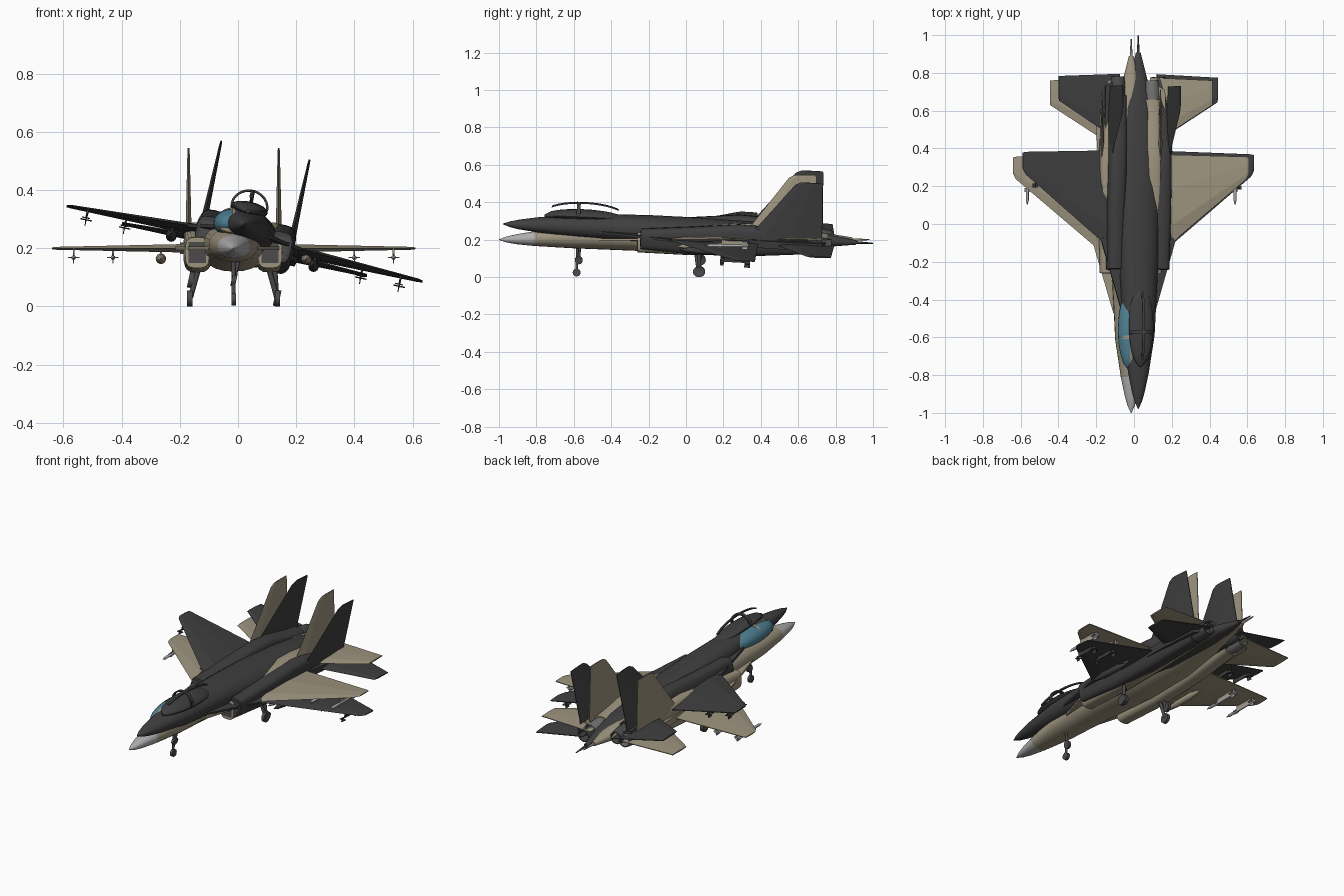
import bpy, bmesh, math
from mathutils import Matrix, Vector

if "Cube" in bpy.data.objects:
    bpy.data.objects.remove(bpy.data.objects["Cube"])


def material(name, rgb):
    m = bpy.data.materials.new(name)
    m.diffuse_color = (*rgb, 1)
    m.use_nodes = True
    m.node_tree.nodes["Principled BSDF"].inputs["Base Color"].default_value = m.diffuse_color
    return m


TAN = material("tan paint", (0.34, 0.295, 0.21))
DARK = material("charcoal paint", (0.05, 0.05, 0.05))
LIGHT = material("light grey", (0.43, 0.43, 0.43))
GLASS = material("blue glass", (0.08, 0.22, 0.30))
STEEL = material("nozzle grey", (0.17, 0.17, 0.165))
GEAR = material("gear grey", (0.07, 0.07, 0.07))


def oval(y, cx, hw, zb, zt, n=20, p=1.0):
    """Rounded cross-section at station y; p < 1 makes it boxier."""
    cz, hh, pts = (zb + zt) / 2, (zt - zb) / 2, []
    for i in range(n):
        a = 2 * math.pi * i / n
        c, s = math.cos(a), math.sin(a)
        pts.append((cx + hw * math.copysign(abs(c) ** p, c), y,
                    cz + hh * math.copysign(abs(s) ** p, s)))
    return pts


def section(x, le, te, z, t):
    """Thin wing section running from leading to trailing edge."""
    c = te - le
    return [(x, le, z), (x, le + .2 * c, z + t), (x, le + .6 * c, z + t), (x, te, z + .002),
            (x, te, z - .002), (x, le + .6 * c, z - t), (x, le + .2 * c, z - t)]


def loft(name, rings, mats, place, smooth=True, rule=None, caps=(True, True)):
    bm = bmesh.new()
    vs = [[bm.verts.new(p) for p in r] for r in rings]
    n = len(rings[0])
    for a, b in zip(vs, vs[1:]):
        for i in range(n):
            bm.faces.new((a[i], a[(i + 1) % n], b[(i + 1) % n], b[i]))
    if caps[0]:
        bm.faces.new(vs[0])
    if caps[1]:
        bm.faces.new(vs[-1])
    bmesh.ops.recalc_face_normals(bm, faces=bm.faces)
    if rule:
        for f in bm.faces:
            f.material_index = rule(f.calc_center_median())
    me = bpy.data.meshes.new(name)
    bm.to_mesh(me)
    bm.free()
    for m in mats:
        me.materials.append(m)
    ob = bpy.data.objects.new(name, me)
    bpy.context.collection.objects.link(ob)
    ob.matrix_world = place
    if smooth:
        bpy.ops.object.select_all(action='DESELECT')
        ob.select_set(True)
        bpy.context.view_layer.objects.active = ob
        bpy.ops.object.shade_smooth_by_angle(angle=math.radians(40))
    return ob


def rod(name, a, b, r, mat, place, r2=None, n=10):
    """Round bar between two points."""
    a, b = Vector(a), Vector(b)
    q = (b - a).to_track_quat('Z', 'Y')
    ring = lambda o, rad: [o + q @ Vector((rad * math.cos(t), rad * math.sin(t), 0))
                           for t in (2 * math.pi * i / n for i in range(n))]
    return loft(name, [ring(a, r), ring(b, r if r2 is None else r2)], [mat], place)


def box(name, x, y, z, mat, place):
    rings = [[(x[0], v, z[0]), (x[1], v, z[0]), (x[1], v, z[1]), (x[0], v, z[1])] for v in y]
    return loft(name, rings, [mat], place, smooth=False)


def plate(name, outline, z, t, mat, place):
    rings = [[(x, y, z + d) for x, y in outline] for d in (-t, t)]
    return loft(name, rings, [mat], place, smooth=False)


def jet(tag, paint, nose, nozzle, full, P):
    nm = lambda part: tag + "_" + part

    # fuselage with coloured nose cone
    st = [(-.99, .002, -.002, .002), (-.95, .02, -.015, .016), (-.9, .034, -.024, .028),
          (-.8, .055, -.034, .045), (-.6, .085, -.046, .07), (-.45, .092, -.052, .08),
          (-.2, .105, -.062, .086), (.05, .115, -.08, .086), (.35, .11, -.078, .08),
          (.6, .085, -.05, .06), (.75, .05, -.03, .036), (.9, .012, -.012, .012)]
    loft(nm("fuselage"), [oval(y, 0, w, b, t, 24, .9) for y, w, b, t in st], [paint, nose], P,
         rule=lambda c: 1 if c.y < -.8 else 0)
    rod(nm("tail_boom"), (0, .89, 0), (0, .99, 0), .008, paint, P, .003)

    # canopy sill, central arch, cross bow and glass
    ys = [-.77 + .43 * i / 12 for i in range(13)]
    bulge = lambda y: max(.05, math.sqrt(max(0, 1 - ((y + .555) / .216) ** 2)))
    loft(nm("canopy_sill"), [oval(y, 0, .066 * bulge(y), .05, .06 + .04 * bulge(y), 16) for y in ys],
         [paint], P)
    top = lambda y: .075 + .065 * bulge(y)
    loft(nm("canopy_arch"), [[(-.006, y, top(y) - .006), (.006, y, top(y) - .006),
                              (.006, y, top(y) + .002), (-.006, y, top(y) + .002)]
                             for y in ys[1:-1]], [paint], P)
    bow = []
    for i in range(13):
        c, s = math.cos(math.pi * i / 12), math.sin(math.pi * i / 12)
        bow.append([(.066 * k * c, y, .08 + .061 * k * s)
                    for k, y in ((1, -.60), (1, -.58), (.88, -.58), (.88, -.60))])
    loft(nm("canopy_bow"), bow, [paint], P)
    if full:
        loft(nm("canopy_glass"), [oval(y, 0, .07 * bulge(y), .08 - .045 * bulge(y),
                                       .08 + .058 * bulge(y), 20) for y in ys], [GLASS], P)

    # nose gear
    rod(nm("nose_strut"), (0, -.57, -.03), (0, -.575, -.172), .007, GEAR, P)
    rod(nm("nose_wheel"), (-.008, -.575, -.176), (.008, -.575, -.176), .021, GEAR, P, n=18)

    for s, side in ((-1, "left"), (1, "right")):
        sn = lambda part: nm(side + "_" + part)
        # intake and engine nacelle
        nac = [(-.25, .125, .042, -.068, .038), (.03, .125, .048, -.083, .064),
               (.27, .122, .05, -.08, .09), (.4, .12, .05, -.072, .085),
               (.6, .112, .048, -.055, .05), (.67, .11, .045, -.05, .045)]
        loft(sn("nacelle"), [oval(y, s * x, w, b, t, 20, .6) for y, x, w, b, t in nac], [paint], P)
        box(sn("intake_mouth"), sorted((s * .095, s * .155)), (-.253, -.245), (-.05, .022), GEAR, P)
        # open exhaust nozzle
        loft(sn("nozzle"), [oval(y, s * .11, r, -r - .003, r - .003, 18) for y, r in
                            ((.66, .044), (.71, .044), (.77, .036), (.77, .031), (.69, .034))],
             [nozzle], P)
        # strake, wing, tail shelf, tailplane
        plate(sn("strake"), [(s * x, y) for x, y in ((.07, -.5), (.095, -.46), (.2, -.1), (.09, .1))],
              0, .006, paint, P)
        loft(sn("wing"), [section(s * .1, -.187, .38, 0, .016), section(s * .61, .247, .366, 0, .005),
                          section(s * .625, .275, .362, 0, .003)], [paint], P, False)
        plate(sn("tail_shelf"), [(s * x, y) for x, y in
                                 ((.1, .3), (.175, .33), (.185, .5), (.18, .72), (.14, .74), (.1, .66))],
              0, .02, paint, P)
        loft(sn("tailplane"), [section(s * .1, .425, .785, 0, .011), section(s * .43, .64, .77, 0, .004)],
             [paint], P, False)
        # upright fin, made by turning a wing section on its side
        fin = [[(s * .155 + dz, y, h) for _, y, dz in section(0, le, te, 0, t)]
               for h, le, te, t in ((-.01, .29, .72, .012), (.33, .56, .707, .004), (.345, .59, .705, .003))]
        loft(sn("fin"), fin, [paint], P, False)

        # main gear
        rod(sn("main_strut"), (s * .115, .06, -.05), (s * .148, .075, -.168), .009, GEAR, P)
        rod(sn("main_wheel"), (s * .142, .075, -.172), (s * .16, .075, -.172), .028, GEAR, P, n=18)

        # drop store under inner wing
        store = [(-.04, .002), (0, .012), (.06, .018), (.16, .018), (.22, .01), (.25, .002)]
        loft(sn("store"), [oval(y, s * .25, r, -.036 - r, -.036 + r, 14) for y, r in store], [paint], P)
        box(sn("store_pylon"), (s * .25 - .004, s * .25 + .004), (.03, .18), (-.025, 0), paint, P)

        # outer missiles with cross-shaped fins
        for k, x in enumerate((.415, .55)):
            fm = LIGHT if full else paint
            c, z, tip = s * x, -.032, str(k + 1)
            box(sn("missile_pylon_" + tip), (c - .003, c + .003), (.2, .31), (z + .006, 0), paint, P)
            for y0, y1, h in ((.18, .2, .014), (.31, .34, .02)):
                box(sn("missile_fin_flat_" + tip), (c - h, c + h), (y0, y1), (z - .0015, z + .0015), fm, P)
                box(sn("missile_fin_tall_" + tip), (c - .0015, c + .0015), (y0, y1), (z - h, z + h), fm, P)
            if full:
                body = [(.11, .001), (.135, .008), (.345, .008)]
                loft(sn("missile_" + tip), [oval(y, c, r, z - r, z + r, 10) for y, r in body], [LIGHT], P)


# level jet, and a second one banked and pitched through it
jet("tan_jet", TAN, LIGHT, STEEL, True, Matrix.Translation((-.015, -.01, .2)))
jet("dark_jet", DARK, DARK, GEAR, False,
    Matrix.Translation((.0225, .01, .232)) @ Matrix.Rotation(math.radians(-3), 4, 'X')
    @ Matrix.Rotation(math.radians(12), 4, 'Y'))
